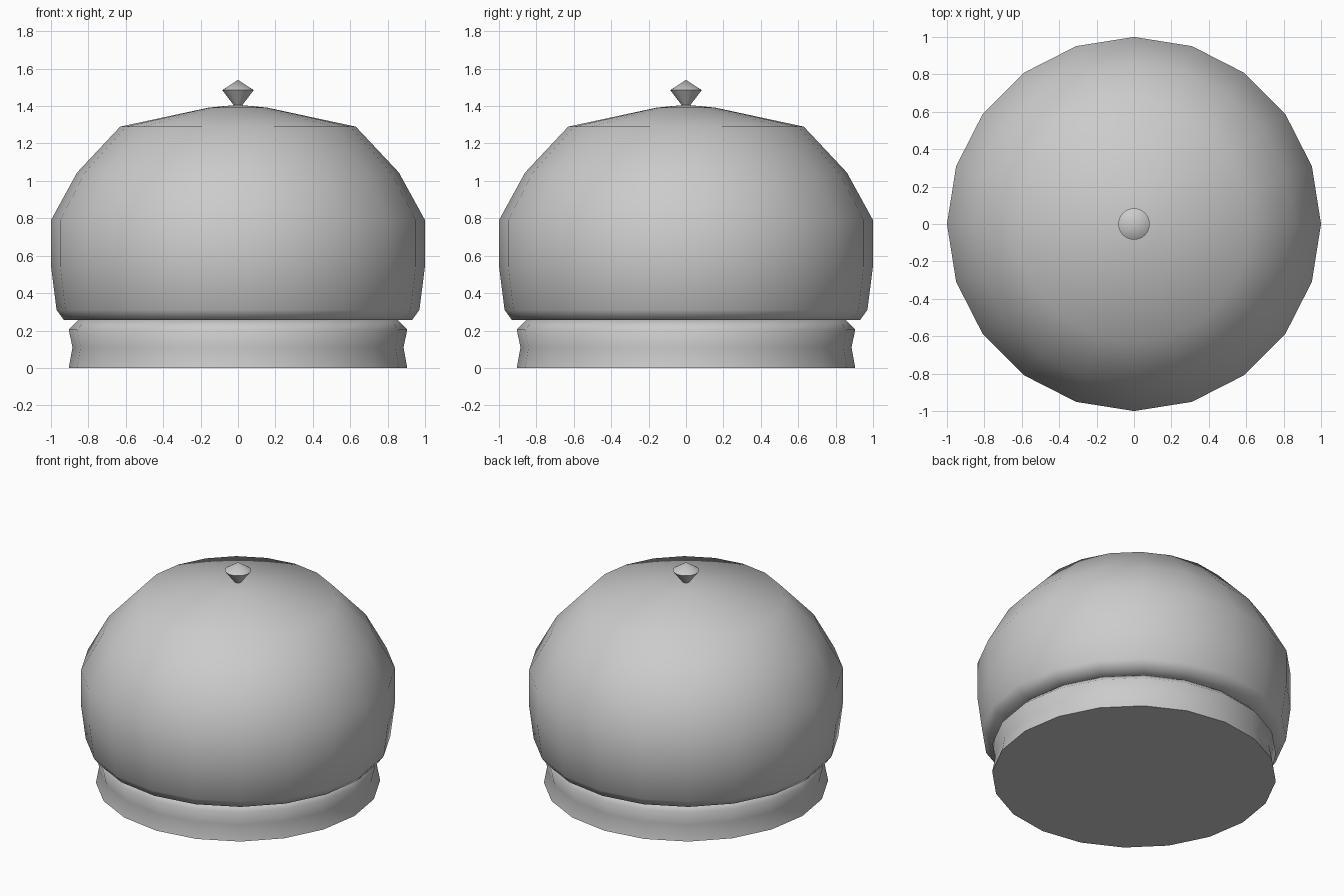
import bpy
import bmesh
from math import cos, sin, tau, radians

cube = bpy.data.objects.get("Cube")
if cube:
    bpy.data.objects.remove(cube, do_unlink=True)

grey = bpy.data.materials.new("light grey")
grey.use_nodes = True
grey.diffuse_color = (0.6, 0.6, 0.6, 1)
grey.node_tree.nodes["Principled BSDF"].inputs["Base Color"].default_value = (0.6, 0.6, 0.6, 1)


def lathe(name, profile, sides, sharp_angle):
    """Turn a (radius, height) profile, listed bottom to top, around z."""
    bm = bmesh.new()
    rings = []
    for r, z in profile:
        count = sides if r > 0 else 1
        rings.append([bm.verts.new((r * cos(tau * i / sides), r * sin(tau * i / sides), z))
                      for i in range(count)])
    for low, high in zip(rings, rings[1:]):
        for i in range(sides):
            j = (i + 1) % sides
            corners = [low[i % len(low)], low[j % len(low)],
                       high[j % len(high)], high[i % len(high)]]
            bm.faces.new(list(dict.fromkeys(corners)))
    # Close any open end with a flat cap
    if len(rings[0]) > 1:
        bm.faces.new(rings[0][::-1])
    if len(rings[-1]) > 1:
        bm.faces.new(rings[-1])
    bmesh.ops.recalc_face_normals(bm, faces=bm.faces[:])
    mesh = bpy.data.meshes.new(name)
    bm.to_mesh(mesh)
    bm.free()
    obj = bpy.data.objects.new(name, mesh)
    bpy.context.collection.objects.link(obj)
    mesh.materials.append(grey)
    bpy.ops.object.select_all(action="DESELECT")
    obj.select_set(True)
    bpy.context.view_layer.objects.active = obj
    bpy.ops.object.shade_smooth_by_angle(angle=radians(sharp_angle))
    return obj


# Waisted base ring
lathe("base", [(0.905, 0), (0.885, 0.11), (0.905, 0.205), (0.855, 0.255)], 20, 60)

# Faceted-outline dome with a tucked-in rim
lathe("dome", [(0.84, 0.255), (0.93, 0.255), (0.97, 0.31), (1, 0.545), (1, 0.79),
               (0.86, 1.045), (0.63, 1.29), (0.155, 1.392), (0, 1.407)], 20, 60)

# Pointed knob on top
lathe("knob", [(0.015, 1.395), (0.084, 1.485), (0, 1.54)], 32, 40)
